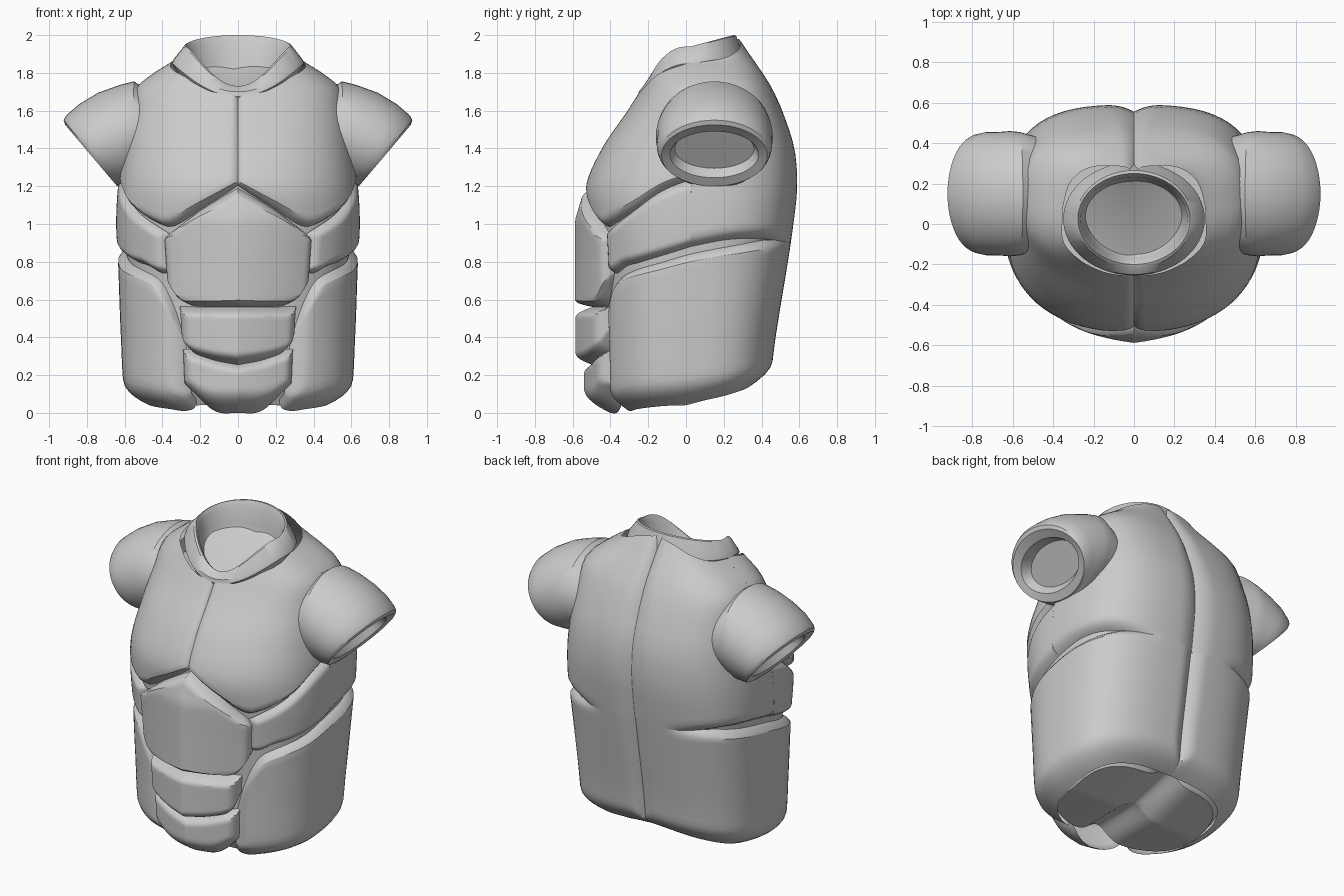
import bpy, bmesh
from math import sin, cos, pi, radians, exp

if "Cube" in bpy.data.objects:
    bpy.data.objects.remove(bpy.data.objects["Cube"])

# Torso cross-sections: z, half width, front y, back y
SECTIONS = [(0, .56, -.44, .40), (.1, .60, -.455, .435), (.4, .62, -.47, .475), (.8, .635, -.50, .54),
            (1, .645, -.52, .57), (1.2, .635, -.53, .59), (1.4, .605, -.445, .575), (1.6, .57, -.31, .51),
            (1.72, .54, -.235, .455), (1.8, .445, -.2, .405), (1.88, .325, -.17, .35), (1.99, .26, -.15, .275)]


def sample(table, x):
    """Smooth interpolation of table rows (first column is the key)."""
    n = len(table)
    x = min(max(x, table[0][0]), table[-1][0])
    i = 0
    while i < n - 2 and x > table[i + 1][0]:
        i += 1
    p, q = table[i], table[i + 1]
    a, b = table[max(i - 1, 0)], table[min(i + 2, n - 1)]
    h = q[0] - p[0]
    t = (x - p[0]) / h
    out = []
    for k in range(1, len(p)):
        m0 = (q[k] - a[k]) / (q[0] - a[0]) * h
        m1 = (b[k] - p[k]) / (b[0] - p[0]) * h
        out.append((2*t**3 - 3*t*t + 1) * p[k] + (t**3 - 2*t*t + t) * m0
                   + (3*t*t - 2*t**3) * q[k] + (t**3 - t*t) * m1)
    return out


def body_point(deg, z, inset=0.0, target=None):
    """Point on the torso; 0 degrees is the front, 90 is +x, 180 is the back."""
    w, f, b = sample(SECTIONS, z)
    c, d = (f + b) / 2, (b - f) / 2
    s, k = sin(radians(deg)), cos(radians(deg))
    n = 2.4 if k > 0 else 3.0
    r = (abs(s / w) ** n + abs(k / d) ** n) ** (-1 / n) - inset
    if target:
        lift = max(0, target - .3 * max(0, z - 1.02) + f)
        r += lift * max(0, 1 - deg / 48)
    return (r * s, c - r * k, z)


def finish(name, bm, mirror=False, recalc=True):
    if recalc:
        bmesh.ops.recalc_face_normals(bm, faces=bm.faces)
    me = bpy.data.meshes.new(name)
    bm.to_mesh(me)
    bm.free()
    ob = bpy.data.objects.new(name, me)
    bpy.context.collection.objects.link(ob)
    bpy.ops.object.select_all(action='DESELECT')
    ob.select_set(True)
    bpy.context.view_layer.objects.active = ob
    bpy.ops.object.shade_smooth_by_angle(angle=radians(32))
    if mirror:
        m = ob.modifiers.new("Mirror", 'MIRROR')
        m.merge_threshold = 0.0005
    return ob


def loft(name, rings, mirror=False):
    """Closed skin through equal-length rings, capped at both ends."""
    bm = bmesh.new()
    vs = [[bm.verts.new(p) for p in r] for r in rings]
    n = len(vs[0])
    for a, b in zip(vs, vs[1:]):
        for i in range(n):
            bm.faces.new((a[i], a[(i + 1) % n], b[(i + 1) % n], b[i]))
    bm.faces.new(vs[0])
    bm.faces.new(vs[-1])
    return finish(name, bm, mirror)


def panel(name, cols, left=0, right=0, low=0, high=0, width=.05, low_width=None, target=None, nu=36, nv=26):
    """Armour panel on the torso; cols are (angle, lower z, upper z), edges dip inwards."""
    bm = bmesh.new()
    a0, a1 = cols[0][0], cols[-1][0]
    span = radians(a1 - a0) * .55
    low_width = low_width or width
    grid = []
    for i in range(nu + 1):
        u = (1 - cos(pi * i / nu)) / 2
        a = a0 + (a1 - a0) * u
        zl, zh = sample(cols, a)
        fade = min(1, max(0, (155 - a) / 30))
        row = []
        for j in range(nv + 1):
            v = (1 - cos(pi * j / nv)) / 2
            z = zl + (zh - zl) * v
            edges = ((left, u * span, width), (right, (1 - u) * span, width),
                     (low * (fade if z > .5 else 1), v * (zh - zl), low_width),
                     (high * fade, (1 - v) * (zh - zl), min(width, .055)))
            dip = max(e * max(0, 1 - d / w) ** 2 for e, d, w in edges)
            row.append(bm.verts.new(body_point(a, z, dip, target)))
        grid.append(row)
    for p, q in zip(grid, grid[1:]):
        for j in range(nv):
            bm.faces.new((p[j], q[j], q[j + 1], p[j + 1]))
    return finish(name, bm, mirror=True, recalc=False)


# Inner core, visible only at the bottom of the grooves and as two lobes underneath
def core_ring(t, scale=1.0):
    ring = []
    for i in range(96):
        deg = i * 3.75 if i <= 48 else i * 3.75 - 360
        x, y, _ = body_point(abs(deg), .05 + 1.55 * t, .05 + .065 * max(0, 1 - t * 10))
        x = (x if deg >= 0 else -x) * scale
        y *= scale
        base = .04 + .27 * max(0, y) + .08 * exp(-(x / .09) ** 2)
        ring.append((x, y, base + (1.6 - base) * t))
    return ring


loft("inner_core", [core_ring(0, s / 10 + .03) for s in range(0, 10)]
     + [core_ring(i / 30) for i in range(31)])

# Chest, ribs and back
panel("chest_plate", [(0, 1.2, 1.68), (21, 1.08, 1.70), (38, .985, 1.75), (46, 1.0, 1.78),
                      (62, 1.08, 1.82), (76, 1.18, 1.85), (90, 1.24, 1.86)],
      left=.02, low=.055, width=.045)
panel("rib_panel", [(40, .75, .95), (46, .735, .985), (55, .775, 1.035), (62, .79, 1.08),
                    (76, .83, 1.18), (90, .875, 1.24)], left=.05, low=.06, high=.04, width=.05)
panel("back_plate", [(90, .875, 1.86), (110, .915, 1.88), (130, .92, 1.92), (150, .90, 1.96),
                     (180, .90, 1.985)], right=.035, low=.06, width=.13, low_width=.06)

# Hip panels wrapping from the abdomen to the spine
panel("hip_panel", [(34, .07, .31), (37, .03, .44), (41, .015, .57), (47, .01, .69), (56, .02, .745),
                    (75, .035, .80), (90, .045, .845), (110, .08, .885), (130, .12, .915),
                    (150, .14, .91), (180, .15, .90)],
      left=.06, right=.04, low=.11, high=.06, width=.10, low_width=.13, nu=56)

# Abdomen pads
panel("upper_abdomen_pad", [(0, .56, 1.2), (21, .562, 1.08), (33, .58, 1.0), (39, .66, .96), (44, .75, .91)],
      right=.07, low=.10, high=.08, width=.07, low_width=.035, target=.588)
panel("middle_abdomen_pad", [(0, .255, .56), (18, .28, .56), (31, .33, .563), (37, .45, .57)],
      right=.07, low=.09, high=.09, width=.09, low_width=.06, target=.585)
panel("lower_abdomen_pad", [(0, 0, .265), (15, .0, .29), (25, .03, .32), (38, .12, .345)],
      right=.08, low=.14, high=.07, width=.10, low_width=.13, target=.54)

# Short sleeves: ellipses between a top and a bottom point, ending in a recess
SLEEVE = [(.47, 1.70, .48, 1.24, .28), (.55, 1.755, .58, 1.2, .305), (.63, 1.735, .595, 1.19, .31),
          (.74, 1.695, .61, 1.19, .305), (.84, 1.635, .62, 1.195, .305), (.91, 1.575, .625, 1.2, .295),
          (.923, 1.55, .63, 1.2, .288), (.915, 1.525, .64, 1.2, .28), (.865, 1.49, .67, 1.245, .235),
          (.79, 1.50, .65, 1.295, .21)]
rings = []
for tx, tz, bx, bz, hy in SLEEVE:
    ring = []
    for i in range(48):
        t = 2 * pi * i / 48
        k = (1 + cos(t)) / 2
        ring.append((bx + (tx - bx) * k, .15 + hy * sin(t), bz + (tz - bz) * k))
    rings.append(ring)
loft("sleeve", rings, mirror=True)

# Collar and neck bowl: x radius, y radius, front / side / back height
COLLAR = [(.32, .255, 1.63, 1.80, 1.85), (.35, .28, 1.675, 1.85, 1.88), (.342, .275, 1.70, 1.87, 1.90),
          (.288, .24, 1.725, 1.935, 1.998), (.278, .225, 1.73, 1.94, 2.0), (.264, .207, 1.715, 1.91, 1.965),
          (.252, .195, 1.69, 1.83, 1.86), (.22, .17, 1.66, 1.73, 1.75), (.15, .115, 1.635, 1.655, 1.665),
          (.04, .03, 1.62, 1.625, 1.625)]
rings = []
for n, (rx, ry, zf, zs, zb) in enumerate(COLLAR):
    ring = []
    for i in range(64):
        t = 2 * pi * i / 64
        c = cos(t)
        z = zs + (zf - zs) * c ** (2.2 if n < 3 else 2.8) if c > 0 else zs + (zb - zs) * -c
        ring.append((rx * sin(t), .025 - ry * c, z))
    rings.append(ring)
loft("collar", rings)
